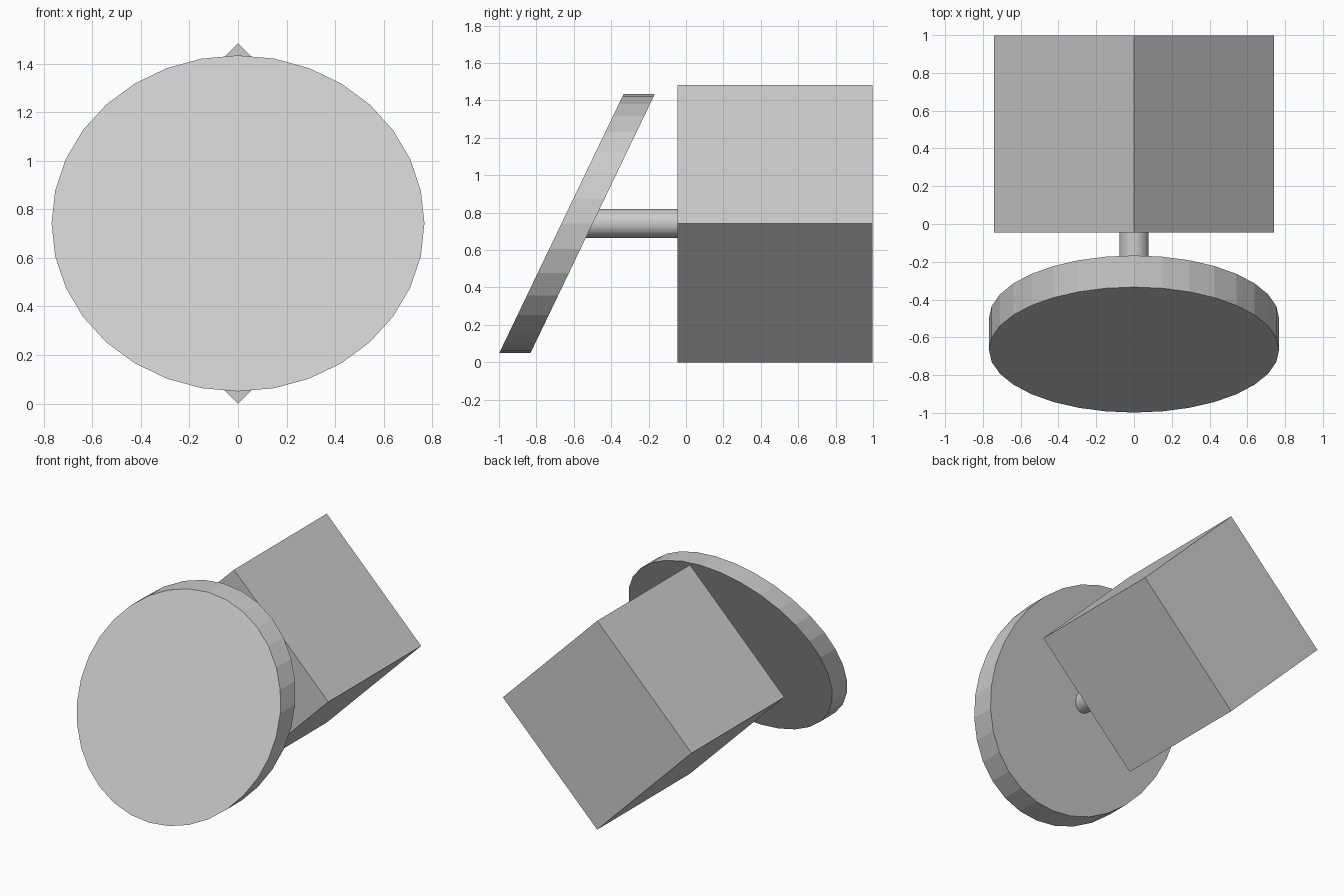
import bpy, math
from mathutils import Matrix

if "Cube" in bpy.data.objects:
    bpy.data.objects.remove(bpy.data.objects["Cube"])

ZC = 0.742          # height of the common axis
N = 32              # sides of the round parts


def prism(name, outline, y_front, y_back, slope=0.0):
    """Extrude an x/z outline along y, sheared so y grows with height."""
    n = len(outline)
    verts = [(x, y + slope * z, z + ZC) for y in (y_front, y_back) for x, z in outline]
    faces = [tuple(range(n)), tuple(reversed(range(n, 2 * n)))]
    faces += [(i, i + n, (i + 1) % n + n, (i + 1) % n) for i in range(n)]
    mesh = bpy.data.meshes.new(name)
    mesh.from_pydata(verts, [], faces)
    mesh.update()
    obj = bpy.data.objects.new(name, mesh)
    bpy.context.collection.objects.link(obj)
    return obj


def ellipse(rx, rz, n=N):
    return [(rx * math.cos(2 * math.pi * i / n), rz * math.sin(2 * math.pi * i / n))
            for i in range(n)]


# Cube standing on its edge
prism("cube_body", ellipse(0.742, 0.742, 4), -0.045, 0.997)

# Round stem joining cube and disc
prism("stem", ellipse(0.077, 0.077), -0.58, -0.02)

# Slanted round plate, its rim running parallel to the axis
prism("slanted_disc", ellipse(0.768, 0.692), -0.666, -0.499, 0.48)
